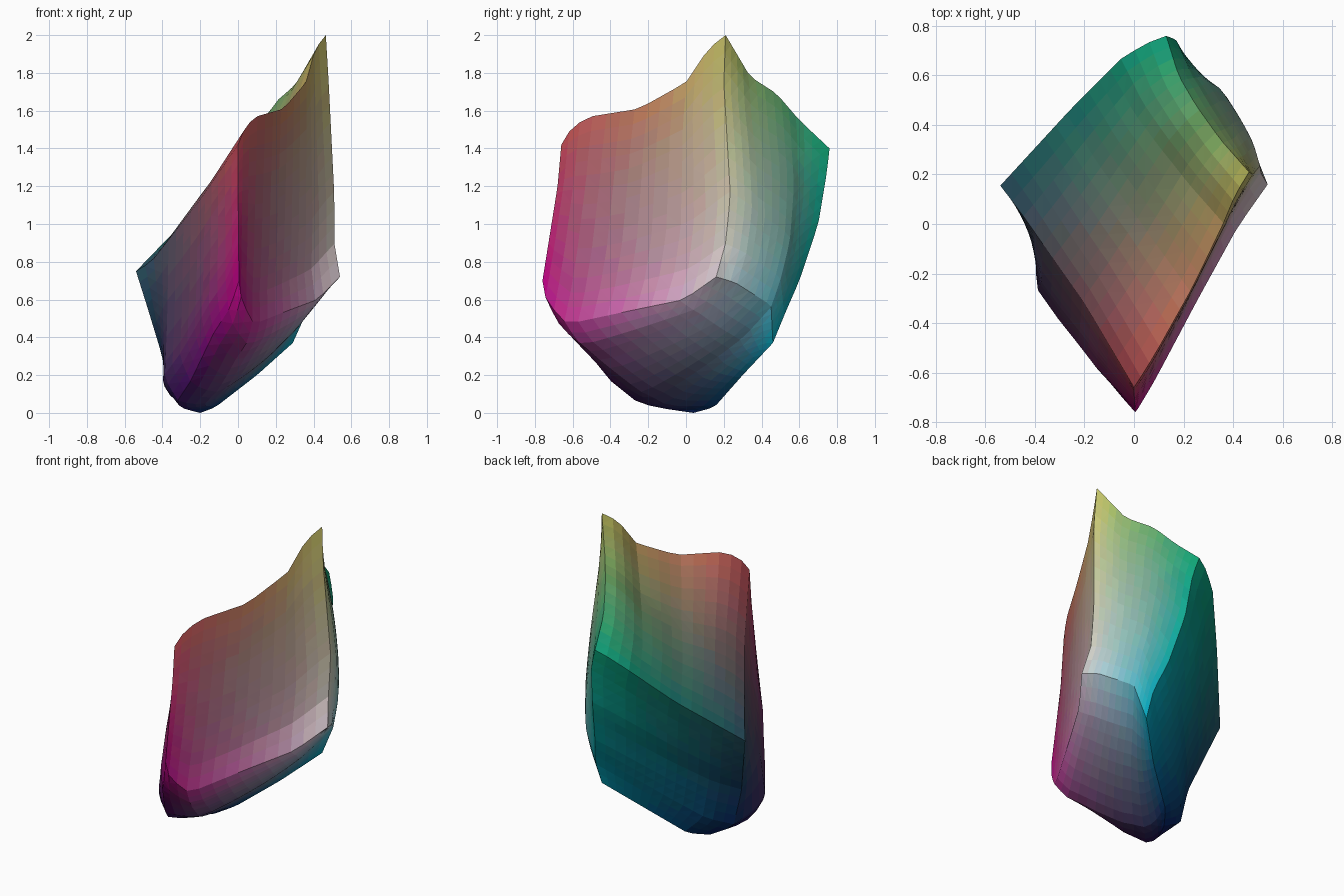
import bpy, bmesh
from mathutils import Vector

if "Cube" in bpy.data.objects:
    bpy.data.objects.remove(bpy.data.objects["Cube"])

N = 14  # cells along each edge of a panel

# Eight corners of the warped cube: position and display colour
corners = {
    "yellow":  ((.465, .21, 2.0), (.78, .76, .38)),
    "red":     ((0, -.66, 1.42), (.78, .30, .34)),
    "magenta": ((.005, -.76, .70), (.76, .0, .52)),
    "white":   ((.54, .16, .72), (.88, .86, .88)),
    "green":   ((.13, .76, 1.40), (.05, .64, .47)),
    "cyan":    ((.29, .46, .37), (.04, .66, .76)),
    "blue":    ((-.20, .04, 0), (.04, .13, .38)),
    "black":   ((-.54, .155, .75), (.16, .34, .40)),
}

# Points between the corners that bend each of the twelve edges
bends = {
    ("yellow", "red"): [(.41, .12, 1.93), (.36, 0, 1.75), (.24, -.25, 1.61),
                        (.10, -.50, 1.57), (.04, -.60, 1.52)],
    ("red", "magenta"): [(0, -.68, 1.20)],
    ("magenta", "white"): [(.02, -.74, .59), (.085, -.63, .47), (.26, -.30, .54), (.42, -.01, .60)],
    ("white", "yellow"): [(.51, .21, .90), (.51, .235, 1.15), (.48, .20, 1.75)],
    ("yellow", "green"): [(.35, .34, 1.78), (.25, .48, 1.69), (.18, .60, 1.55)],
    ("green", "black"): [(.05, .73, 1.36), (-.05, .67, 1.28), (-.25, .47, 1.05)],
    ("black", "red"): [(-.46, .05, .80), (-.20, -.32, 1.13)],
    ("black", "blue"): [(-.48, .09, .56), (-.41, .01, .33), (-.35, .01, .08)],
    ("blue", "magenta"): [(-.28, -.10, .02), (-.33, -.25, .05), (-.25, -.40, .17),
                          (-.13, -.60, .42), (-.04, -.71, .56)],
    ("blue", "cyan"): [(-.12, .15, .03), (.10, .30, .20)],
    ("cyan", "green"): [(.29, .53, .54), (.24, .60, .70), (.19, .70, 1.0), (.17, .745, 1.27)],
    ("cyan", "white"): [(.38, .45, .57), (.50, .26, .69)],
}

# Six panels: corners around the loop, bulge of the middle, greying of the middle
panels = [
    (("red", "magenta", "white", "yellow"), (0, 0, 0), .5),
    (("red", "magenta", "blue", "black"), (0, 0, 0), .45),
    (("blue", "magenta", "white", "cyan"), (.035, 0, -.045), .5),
    (("green", "cyan", "white", "yellow"), (.03, .025, 0), .4),
    (("green", "cyan", "blue", "black"), (0, 0, 0), 0),
    (("green", "black", "red", "yellow"), (0, 0, 0), .1),
]


def edge(a, b):
    """Evenly spaced points along the bent edge from a to b."""
    if (a, b) not in bends:
        return edge(b, a)[::-1]
    pts = [Vector(p) for p in (corners[a][0], *bends[a, b], corners[b][0])]
    lengths = [(q - p).length for p, q in zip(pts, pts[1:])]
    step, out = sum(lengths) / N, [pts[0]]
    for i in range(1, N):
        d, k = i * step, 0
        while d > lengths[k]:
            d -= lengths[k]
            k += 1
        out.append(pts[k].lerp(pts[k + 1], d / lengths[k]))
    return out + [pts[-1]]


def blend(a, b, c, d, u, v):
    """Bilinear mix of four loop corners."""
    return a.lerp(b, u).lerp(d.lerp(c, u), v)


def dome(u, v):
    """0 on the panel rim, 1 in its middle."""
    return 16 * u * v * (1 - u) * (1 - v)


mesh = bpy.data.meshes.new("colour_solid")
solid = bpy.data.objects.new("colour_solid", mesh)
bpy.context.collection.objects.link(solid)
slots = {}


def colour_slot(rgb, fade):
    """Material slot for a colour, greyed by fade and rounded to a palette."""
    mean = sum(rgb) / 3
    key = tuple(round((c + (mean - c) * fade) * 32) / 32 for c in rgb)
    if key not in slots:
        mat = bpy.data.materials.new("tint_%d" % len(slots))
        mat.diffuse_color = (*[c ** 2.2 for c in key], 1)
        mat.use_nodes = True
        mat.node_tree.nodes["Principled BSDF"].inputs["Base Color"].default_value = mat.diffuse_color
        mesh.materials.append(mat)
        slots[key] = len(slots)
    return slots[key]


# Stretch a surface patch over each panel's four edges
bm = bmesh.new()
for (a, b, c, d), bulge, grey in panels:
    bottom, top, left, right = edge(a, b), edge(d, c), edge(a, d), edge(b, c)
    pos = [Vector(corners[n][0]) for n in (a, b, c, d)]
    col = [Vector(corners[n][1]) for n in (a, b, c, d)]
    grid = [[bm.verts.new(bottom[i].lerp(top[i], j / N) + left[j].lerp(right[j], i / N)
                          - blend(*pos, i / N, j / N) + Vector(bulge) * dome(i / N, j / N))
             for j in range(N + 1)] for i in range(N + 1)]
    for i in range(N):
        for j in range(N):
            u, v = (i + .5) / N, (j + .5) / N
            f = bm.faces.new((grid[i][j], grid[i + 1][j], grid[i + 1][j + 1], grid[i][j + 1]))
            f.material_index = colour_slot(blend(*col, u, v), grey * dome(u, v))

# Weld the panels into one closed, flat-shaded faceted solid
bmesh.ops.remove_doubles(bm, verts=bm.verts, dist=.0005)
bmesh.ops.triangulate(bm, faces=bm.faces)
bmesh.ops.recalc_face_normals(bm, faces=bm.faces)
bm.to_mesh(mesh)
bm.free()
